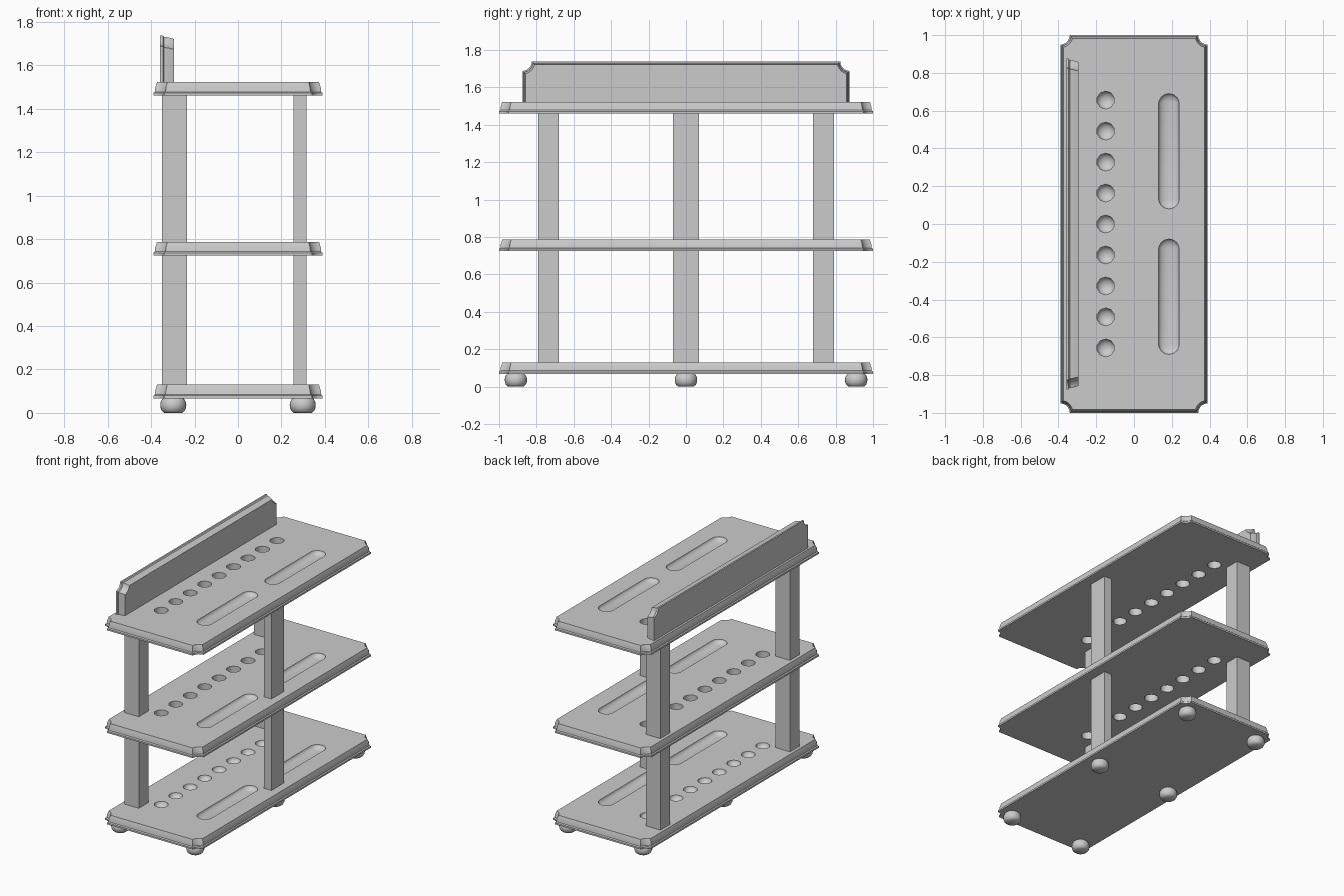
import bpy, bmesh, math
from mathutils import Matrix, Vector

if "Cube" in bpy.data.objects:
    bpy.data.objects.remove(bpy.data.objects["Cube"])

# moulded edge: (inset from outline, height above the wide face)
EDGE = [(0, 0), (0, 0.012), (0.007, 0.018), (0.009, 0.036), (0.014, 0.052), (0.017, 0.063)]
T = 0.063
R = 0.05
SHELF_Z = [0.067, 0.724, 1.460]


def finish(name, bm, smooth=None):
    bmesh.ops.recalc_face_normals(bm, faces=bm.faces)
    me = bpy.data.meshes.new(name)
    bm.to_mesh(me)
    bm.free()
    ob = bpy.data.objects.new(name, me)
    bpy.context.collection.objects.link(ob)
    if smooth:
        smooth_object(ob, smooth)
    return ob


def smooth_object(ob, angle):
    bpy.ops.object.select_all(action='DESELECT')
    bpy.context.view_layer.objects.active = ob
    ob.select_set(True)
    bpy.ops.object.shade_smooth_by_angle(angle=math.radians(angle))


def scoop(cx, cy, d, steps=5):
    """Concave quarter arc scooped out of the +x +y corner, grown by inset d."""
    r = R + d
    a0 = math.asin(d / r)
    a1 = math.pi / 2 - a0
    return [(cx - r * math.cos(a), cy - r * math.sin(a))
            for a in (a1 + (a0 - a1) * i / steps for i in range(steps + 1))]


def loft(bm, rings):
    vs = [[bm.verts.new(p) for p in ring] for ring in rings]
    n = len(vs[0])
    for a, b in zip(vs, vs[1:]):
        for i in range(n):
            bm.faces.new((a[i], a[(i + 1) % n], b[(i + 1) % n], b[i]))
    bm.faces.new(vs[0])
    bm.faces.new(vs[-1])


def shelf_ring(d):
    q = scoop(0.39, 1.0, d)
    return (q + [(-x, y) for x, y in reversed(q)]
            + [(-x, -y) for x, y in q] + [(x, -y) for x, y in reversed(q)])


def board_ring(d):
    q = scoop(0.875, 0.215, d)
    return ([(0.875 - d, 0)] + q + [(-x, y) for x, y in reversed(q)]
            + [(-0.875 + d, 0)])


def cut(ob, bm):
    cutter = finish("cutter", bm)
    cutter.hide_render = True
    mod = ob.modifiers.new("cut", 'BOOLEAN')
    mod.operation = 'DIFFERENCE'
    mod.solver = 'EXACT'
    mod.object = cutter
    bpy.context.view_layer.objects.active = ob
    bpy.ops.object.modifier_apply(modifier=mod.name)
    bpy.data.objects.remove(cutter)


# shelves: two shallow trays each, through holes above, dimples in the lowest
for level, z in enumerate(SHELF_Z):
    bm = bmesh.new()
    loft(bm, [[(x, y, z + h) for x, y in shelf_ring(d)] for d, h in EDGE])
    shelf = finish(["bottom_shelf", "middle_shelf", "top_shelf"][level], bm)
    top = z + T

    bm = bmesh.new()
    for side in (-1, 1):
        vs = bmesh.ops.create_uvsphere(bm, u_segments=20, v_segments=11, radius=0.055)["verts"]
        for v in vs:
            p = v.co.copy()
            v.co = Vector((0.185 + p.x, side * 0.385 + p.z + math.copysign(0.25, p.z),
                           top + p.y * 0.5))
    for i in range(-4, 5):
        pos = Matrix.Translation((-0.15, i * 0.164, top))
        if level == 0:
            bmesh.ops.create_uvsphere(bm, u_segments=10, v_segments=10, radius=0.047,
                                      matrix=pos @ Matrix.Diagonal((1, 1, 0.7, 1)))
        else:
            bmesh.ops.create_cone(bm, cap_ends=True, segments=10, radius1=0.047,
                                  radius2=0.047, depth=0.3, matrix=pos)
    cut(shelf, bm)
    smooth_object(shelf, 40)

# back board, same moulding, standing on the top shelf
bm = bmesh.new()
loft(bm, [[(-0.358 + h, y, SHELF_Z[2] + T + s) for y, s in board_ring(d)] for d, h in EDGE])
finish("back_board", bm, 40)

# posts between neighbouring shelves
POSTS = [("back_post_near", -0.2925, -0.735, 0.115, 0.11),
         ("back_post_far", -0.2925, 0.735, 0.115, 0.11),
         ("front_post", 0.285, 0, 0.06, 0.14)]
for name, x, y, sx, sy in POSTS:
    for k, part in enumerate(("lower", "upper")):
        z0, z1 = SHELF_Z[k] + T, SHELF_Z[k + 1]
        bm = bmesh.new()
        bmesh.ops.create_cube(bm, size=1, matrix=Matrix.Translation((x, y, (z0 + z1) / 2))
                              @ Matrix.Diagonal((sx, sy, z1 - z0, 1)))
        finish(f"{name}_{part}", bm)

# six bun feet
BUN = [(0.041, 0), (0.052, 0.009), (0.058, 0.022), (0.06, 0.036),
       (0.058, 0.05), (0.052, 0.062), (0.046, 0.067)]
for x in (-0.298, 0.298):
    for y in (-0.91, 0, 0.91):
        bm = bmesh.new()
        loft(bm, [[(x + r * math.cos(a), y + r * math.sin(a), z)
                   for a in (2 * math.pi * i / 24 for i in range(24))] for r, z in BUN])
        finish("bun_foot", bm, 40)
